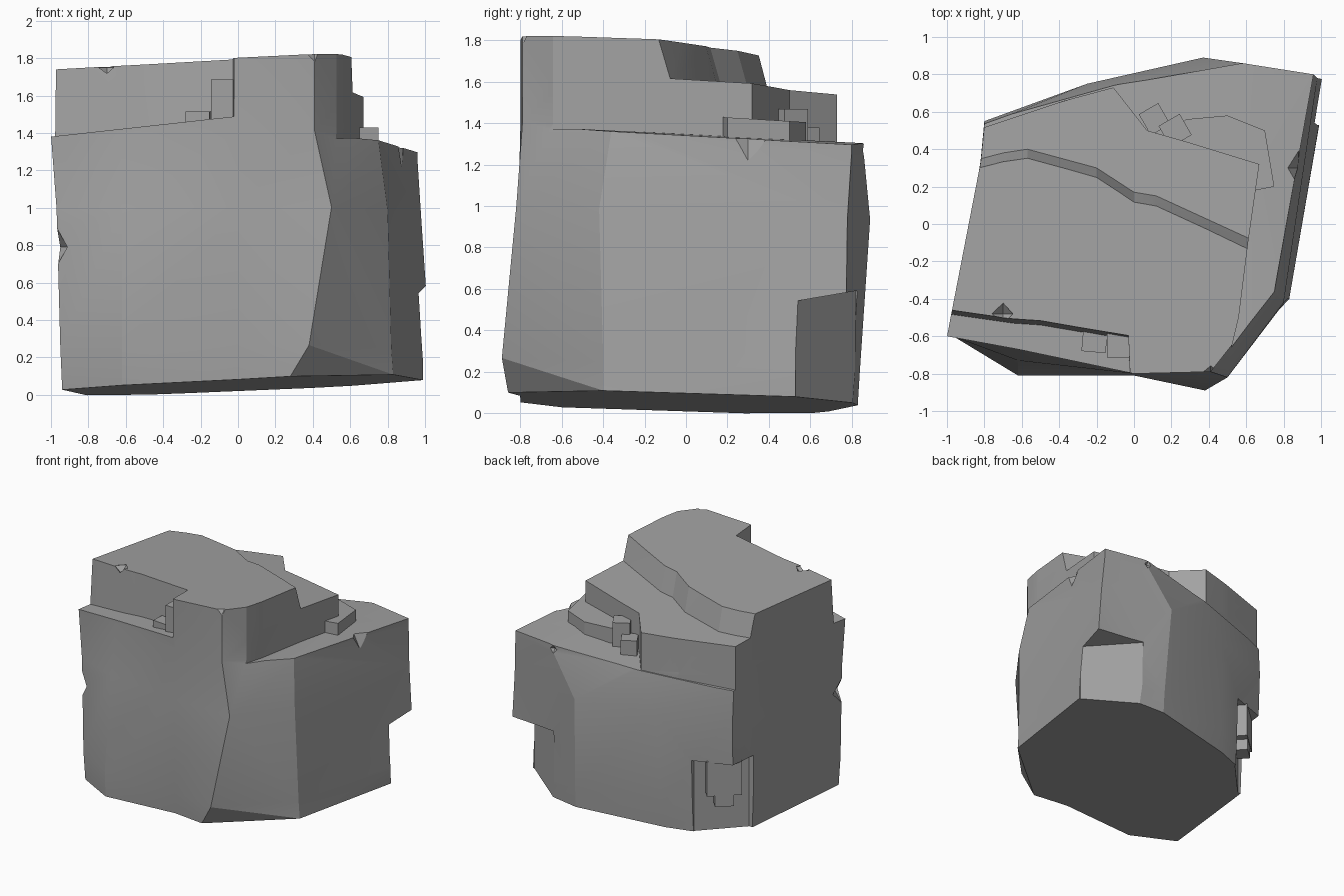
import bpy, bmesh
from math import radians
from mathutils import Matrix

cube = bpy.data.objects.get("Cube")
if cube:
    bpy.data.objects.remove(cube)

stone = bpy.data.materials.new("grey_stone")
stone.use_nodes = True
grey = (0.36, 0.36, 0.36, 1)
stone.diffuse_color = grey
stone.node_tree.nodes["Principled BSDF"].inputs["Base Color"].default_value = grey


def plane(p, xy):
    """Height of a tilted plane (base, x slope, y slope) at a point."""
    return p[0] + p[1] * xy[0] + p[2] * xy[1]


def loft(name, rings):
    """Closed solid through rings of (outline, plane)."""
    bm = bmesh.new()
    loops = [[bm.verts.new((x, y, plane(p, (x, y)))) for x, y in pts] for pts, p in rings]
    n = len(loops[0])
    for low, high in zip(loops, loops[1:]):
        for i in range(n):
            j = (i + 1) % n
            bm.faces.new((low[i], low[j], high[j], high[i]))
    bm.faces.new(loops[0][::-1])
    bm.faces.new(loops[-1])
    bmesh.ops.recalc_face_normals(bm, faces=bm.faces)
    bmesh.ops.triangulate(bm, faces=bm.faces)
    return finish(name, bm)


def finish(name, bm):
    mesh = bpy.data.meshes.new(name)
    bm.to_mesh(mesh)
    bm.free()
    mesh.materials.append(stone)
    ob = bpy.data.objects.new(name, mesh)
    bpy.context.collection.objects.link(ob)
    return ob


def prism(name, pts, low, high, lean=0):
    """Upright solid over an outline; lean shifts the top along y."""
    return loft(name, [(pts, low), ([(x, y + lean) for x, y in pts], high)])


def block(name, centre, size, turn=0):
    bm = bmesh.new()
    m = Matrix.Translation(centre) @ Matrix.Rotation(radians(turn), 4, 'Z') @ Matrix.Diagonal((*size, 1))
    bmesh.ops.create_cube(bm, size=1, matrix=m)
    return finish(name, bm)


def chip(centre, size):
    """Small octahedral cutter for a chipped edge."""
    bm = bmesh.new()
    m = Matrix.Translation(centre) @ Matrix.Diagonal((*size, 1))
    bmesh.ops.create_uvsphere(bm, u_segments=4, v_segments=2, radius=1, matrix=m)
    return finish("chip_cutter", bm)


def carve(target, cutter):
    cutter.hide_render = True
    mod = target.modifiers.new("carve", 'BOOLEAN')
    mod.operation, mod.solver, mod.object = 'DIFFERENCE', 'EXACT', cutter
    bpy.context.view_layer.objects.active = target
    bpy.ops.object.modifier_apply(modifier=mod.name)
    bpy.data.objects.remove(cutter)


# Main boulder: matching outlines from the ground up
foot = [(-.94, -.6), (-.62, -.8), (0, -.8), (.28, -.86), (.83, -.4),
        (1.03, .76), (.4, .83), (-.3, .69), (-.78, .52), (-.8, .36)]
low = [(-.95, -.61), (-.62, -.81), (0, -.81), (.38, -.89), (.82, -.4),
       (1.03, .77), (.4, .84), (-.28, .71), (-.79, .53), (-.81, .35)]
waist = [(-.97, -.6), (-.62, -.73), (0, -.81), (.5, -.82), (.8, -.42),
         (.98, .78), (.37, .89), (-.25, .75), (-.8, .55), (-.82, .34)]
shoulder = [(-1, -.6), (-.62, -.67), (0, -.8), (.41, -.79), (.75, -.36),
            (.96, .8), (.58, .86), (-.1, .74), (-.8, .53), (-.82, .33)]
ground = (.05, .05, -.04)
crown = (1.77, .05, -.04)
boulder = loft("boulder", [(foot, ground), (low, (.23, 0, -.04)), (waist, (.97, 0, -.04)),
                           (shoulder, (1.33, 0, -.1)), (shoulder, crown)])

# Carved terraces; two floors slope the low one toward the rear and left
SKY = (2, 0, 0)
upper_wall = [(.5, -.75), (.56, -.5), (.61, -.1), (.67, .32), (.28, .44), (.07, .5), (-.11, .73),
              (-.37, .66), (-.82, .51), (-1.2, .5)]
for floor in [(1.365, -.03, -.05), (1.285, .1, -.05)]:
    carve(boulder, prism("low_terrace_cutter", upper_wall + [(-1.2, 1.2), (1.2, 1.2), (1.2, -.75)],
                         floor, SKY))
riser = [(1, -.27), (.6, -.07), (.12, .15), (0, .17), (-.2, .3), (-.57, .4), (-.7, .38), (-1.2, .25)]
carve(boulder, prism("high_terrace_cutter", riser + [(-1.2, 1.2), (1, 1.2)],
                     (1.59, .035, -.065), SKY, -.12))
shelf = [(-1.2, -.45), (-1, -.48), (-.65, -.53), (-.5, -.54), (-.03, -.62), (-.01, -1.1), (-1.2, -1.1)]
carve(boulder, prism("front_shelf_cutter", shelf, (1.49, .11, 0), SKY, .04))

# Undercut rear corners
DEEP = (-.5, 0, 0)
carve(boulder, prism("right_notch_cutter", [(.98, .53), (.6, .82), (.6, 1.2), (1.2, 1.2), (1.2, .53)],
                     DEEP, (.45, 0, .17)))
carve(boulder, prism("left_notch_cutter", [(-.5, .61), (-.78, .31), (-1.1, .31), (-1.1, 1), (-.5, 1)],
                     DEEP, (.58, 0, 0)))

# Chipped edges
for centre, size in [((-.98, -.6, .79), (.08, .14, .12)), ((1, .55, .56), (.03, .1, .08)),
                     ((-.7, -.48, 1.75), (.06, .06, .05)), ((.88, .3, 1.33), (.06, .1, .12)),
                     ((.58, .87, 1.27), (.06, .03, .05)), ((-.53, .62, 1.56), (.05, .03, .04)),
                     ((.41, -.8, 1.83), (.06, .05, .06))]:
    carve(boulder, chip(centre, size))

# Loose slabs and blocks resting on the ledges
prism("rear_slab", [(.15, .46), (.28, .56), (.5, .58), (.7, .5), (.75, .2), (.6, .17), (.3, .3)],
      (1.22, 0, 0), (1.44, 0, -.06))
block("rear_block_small", (.11, .56, 1.28), (.13, .12, .2), -60)
block("rear_block_large", (.22, .5, 1.36), (.13, .13, .22), -60)
block("shelf_block_tall", (-.08, -.64, 1.56), (.13, .15, .25))
block("shelf_block_short", (-.21, -.61, 1.45), (.13, .15, .13), -5)
block("notch_block_large", (-.66, .47, .45), (.26, .16, .28), 42)
block("notch_block_small", (-.66, .47, .28), (.14, .15, .12), 42)

# Crisp edges, soft broad faces
for ob in bpy.context.collection.objects:
    if ob.type == 'MESH' and ob.data.materials and ob.data.materials[0] == stone:
        bpy.ops.object.select_all(action='DESELECT')
        ob.select_set(True)
        bpy.context.view_layer.objects.active = ob
        bpy.ops.object.shade_smooth_by_angle(angle=radians(15))
